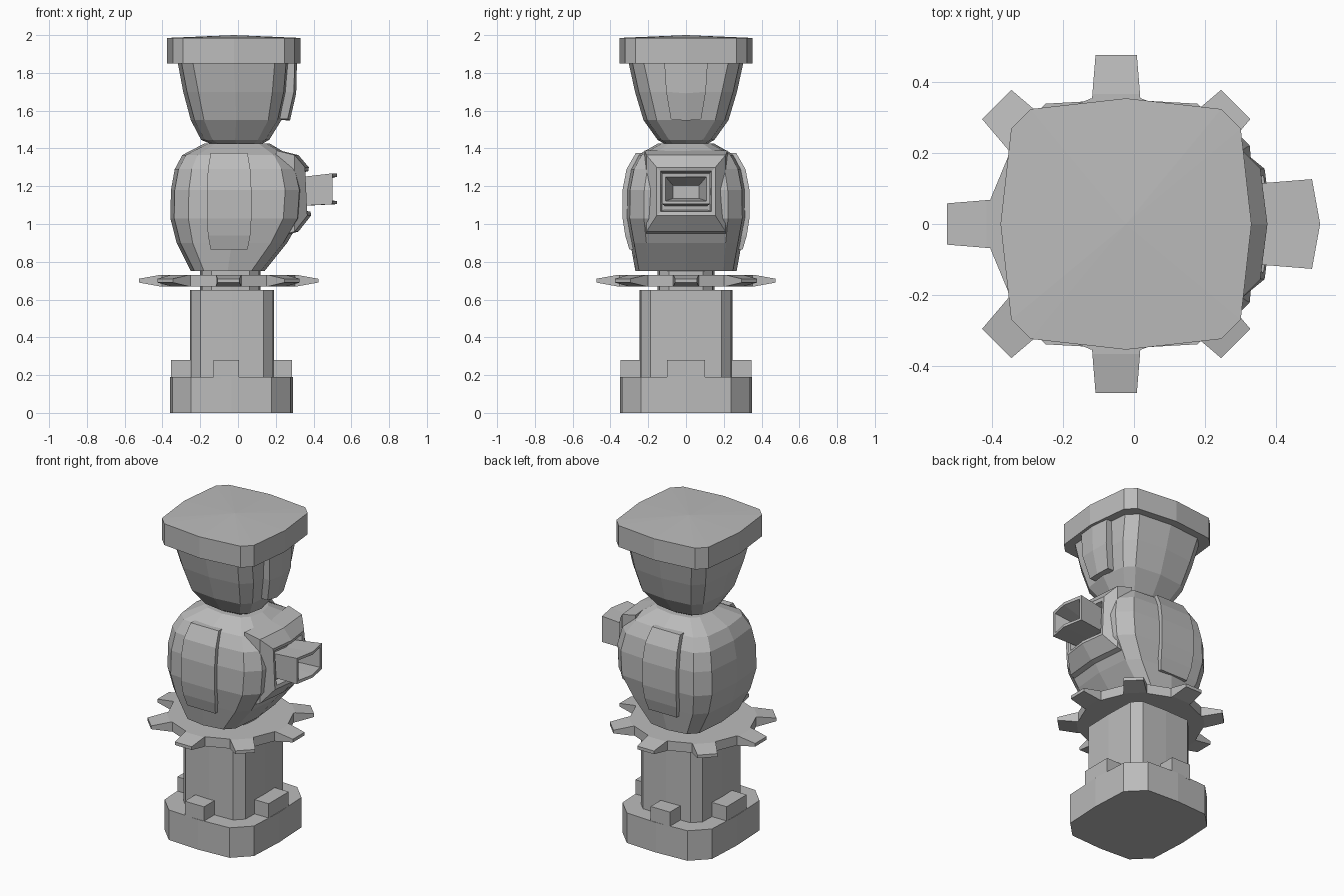
import bpy, bmesh, math

if "Cube" in bpy.data.objects:
    bpy.data.objects.remove(bpy.data.objects["Cube"])

grey = bpy.data.materials.new("plain_grey")
grey.diffuse_color = (0.5, 0.5, 0.5, 1)
grey.use_nodes = True
grey.node_tree.nodes["Principled BSDF"].inputs["Base Color"].default_value = grey.diffuse_color


def finish(name, bm):
    bmesh.ops.recalc_face_normals(bm, faces=bm.faces)
    me = bpy.data.meshes.new(name)
    bm.to_mesh(me)
    bm.free()
    me.materials.append(grey)
    ob = bpy.data.objects.new(name, me)
    bpy.context.collection.objects.link(ob)
    return ob


def loft(name, rings, apex=None):
    """Bridge rings of points, close both ends (the last one with an optional apex)."""
    bm = bmesh.new()
    vs = [[bm.verts.new(p) for p in r] for r in rings]
    n = len(vs[0])
    for a, b in zip(vs, vs[1:]):
        for i in range(n):
            j = (i + 1) % n
            bm.faces.new((a[i], a[j], b[j], b[i]))
    bm.faces.new(vs[0])
    if apex:
        t = bm.verts.new(apex)
        for i in range(n):
            bm.faces.new((vs[-1][i], vs[-1][(i + 1) % n], t))
    else:
        bm.faces.new(vs[-1])
    return finish(name, bm)


def ring(x0, x1, y, z, c, b=0.02):
    """Chamfered rectangle whose side middles bulge outward by b."""
    m = (x0 + x1) / 2
    a0, a1, h = x0 + b, x1 - b, y - b
    pts = [(x1, 0), (a1, h - c), (a1 - c, h), (m, y), (a0 + c, h), (a0, h - c),
           (x0, 0), (a0, c - h), (a0 + c, -h), (m, -y), (a1 - c, -h), (a1, c - h)]
    return [(px, py, z) for px, py in pts]


def rect(x0, x1, y0, y1, z):
    return [(x0, y0, z), (x1, y0, z), (x1, y1, z), (x0, y1, z)]


def mouth_ring(x, w, z0, z1, b=0.02, slant=0.0):
    """Rectangle facing +x with its centre line pushed forward by b."""
    return [(x + slant, -w, z0), (x + b + slant, 0, z0), (x + slant, w, z0),
            (x, w, z1), (x + b, 0, z1), (x, -w, z1)]


# base with four merlons
loft("base", [ring(-0.36, 0.29, 0.35, z, 0.10, 0.012) for z in (0, 0.19)])
for name, r in {"merlon_front": (-0.13, 0.005, -0.347, -0.235),
                "merlon_back": (-0.13, 0.005, 0.235, 0.347),
                "merlon_right": (0.17, 0.285, -0.10, 0.10),
                "merlon_left": (-0.355, -0.245, -0.10, 0.10)}.items():
    loft(name, [rect(*r, z) for z in (0.18, 0.28)])

# column and neck
loft("column", [ring(-0.255, 0.19, 0.245, z, 0.05, 0.006) for z in (0.18, 0.65)])
loft("neck", [ring(-0.20, 0.12, 0.15, z, 0.05, 0.01) for z in (0.64, 0.77)])

# gear wheel
GX = -0.05


def circle(r, z):
    return [(GX + r * math.cos(math.radians(22.5 * i + 11.25)),
             r * math.sin(math.radians(22.5 * i + 11.25)), z) for i in range(16)]


loft("gear_disc", [circle(0.36, 0.67), circle(0.36, 0.73)])
for k in range(8):
    a = k * math.pi / 4
    rings = []
    for r, w, h in ((0.33, 0.069, 0.03), (0.365, 0.067, 0.03), (0.475, 0.058, 0.01)):
        rings.append([(GX + r * math.cos(a) - s * w * math.sin(a),
                       r * math.sin(a) + s * w * math.cos(a), 0.70 + t * h)
                      for s, t in ((-1, -1), (1, -1), (1, 1), (-1, 1))])
    loft("gear_tooth", rings)

# body
loft("body", [ring(-0.25, 0.14, 0.268, 0.75, 0.05),
              ring(-0.325, 0.26, 0.295, 0.90, 0.065),
              ring(-0.358, 0.335, 0.318, 1.03, 0.075),
              ring(-0.355, 0.345, 0.316, 1.18, 0.075),
              ring(-0.335, 0.32, 0.295, 1.29, 0.07),
              ring(-0.295, 0.27, 0.255, 1.365, 0.06),
              ring(-0.18, 0.17, 0.15, 1.425, 0.04)])

# side plates
for s, name in ((-1, "side_plate_front"), (1, "side_plate_back")):
    levels = ((0.865, 0.300, 0.098), (0.94, 0.322, 0.112), (1.03, 0.336, 0.118),
              (1.18, 0.336, 0.118), (1.29, 0.315, 0.112), (1.375, 0.266, 0.098))
    loft(name, [rect(-0.047 - w, -0.047 + w, s * (y - 0.06), s * y, z)
                for z, y, w in levels])

# snout socket with recessed middle
loft("snout_socket", [mouth_ring(0.20, 0.22, 0.93, 1.39),
                      mouth_ring(0.30, 0.21, 0.96, 1.365),
                      mouth_ring(0.355, 0.155, 1.045, 1.30, 0.02, 0.012),
                      mouth_ring(0.352, 0.135, 1.065, 1.28, 0.02, 0.012),
                      mouth_ring(0.315, 0.125, 1.075, 1.27)])

# hollow snout
loft("snout", [mouth_ring(0.30, 0.11, 1.095, 1.245),
               mouth_ring(0.50, 0.126, 1.105, 1.268, 0.023),
               mouth_ring(0.50, 0.108, 1.122, 1.25, 0.023),
               mouth_ring(0.37, 0.07, 1.135, 1.205, 0.0)])

# head
loft("head", [ring(-0.10, 0.09, 0.08, 1.405, 0.02, 0.01),
              ring(-0.195, 0.165, 0.15, 1.445, 0.04),
              ring(-0.25, 0.23, 0.225, 1.55, 0.05),
              ring(-0.29, 0.262, 0.27, 1.70, 0.06),
              ring(-0.32, 0.275, 0.305, 1.86, 0.06)])

# face plate
loft("face_plate", [[(x - 0.08, -w, z), (x - 0.012, -w, z), (x, 0, z - 0.008),
                     (x - 0.012, w, z), (x - 0.08, w, z)]
                    for z, x, w in ((1.555, 0.275, 0.08), (1.70, 0.308, 0.105),
                                    (1.86, 0.312, 0.115))])

# cap
loft("cap", [ring(-0.375, 0.33, 0.353, z, 0.055, 0.03) for z in (1.85, 1.985)],
     apex=(-0.022, 0, 2.0))
